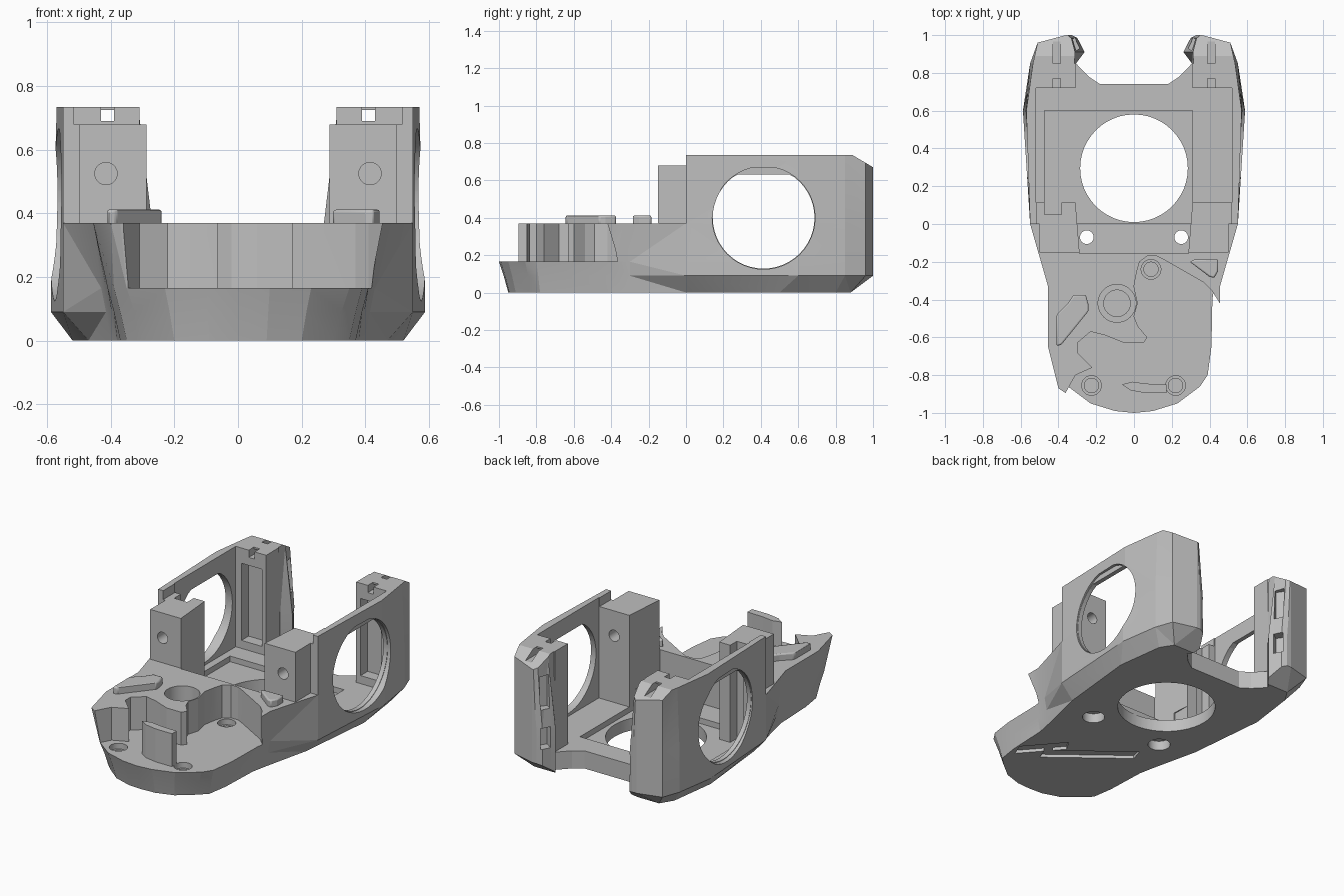
import bpy, bmesh, math
from mathutils import Matrix, Vector

old = bpy.data.objects.get("Cube")
if old:
    bpy.data.objects.remove(old, do_unlink=True)

grey = bpy.data.materials.new("plain grey")
grey.use_nodes = True
colour = (0.52, 0.52, 0.52, 1)
grey.diffuse_color = colour
grey.node_tree.nodes["Principled BSDF"].inputs["Base Color"].default_value = colour


def finish(name, bm):
    bmesh.ops.recalc_face_normals(bm, faces=bm.faces)
    mesh = bpy.data.meshes.new(name)
    bm.to_mesh(mesh)
    bm.free()
    mesh.materials.append(grey)
    obj = bpy.data.objects.new(name, mesh)
    bpy.context.collection.objects.link(obj)
    return obj


def loft(name, levels):
    """Skin a stack of (outline, height) rings and cap both ends."""
    bm = bmesh.new()
    rings = [[bm.verts.new((x, y, z)) for x, y in pts] for pts, z in levels]
    n = len(rings[0])
    for low, high in zip(rings, rings[1:]):
        for i in range(n):
            j = (i + 1) % n
            bm.faces.new((low[i], low[j], high[j], high[i]))
    bmesh.ops.triangulate(bm, faces=bm.faces[:])
    bm.faces.new(rings[0])
    bm.faces.new(rings[-1])
    return finish(name, bm)


def prism(name, pts, z0, z1):
    return loft(name, [(pts, z0), (pts, z1)])


def mirrored(half):
    return half + [(-x, y) for x, y in reversed(half) if x > 0]


def circle(cx, cy, r, top=9):
    angles = [math.tau * i / 48 for i in range(48)]
    return [(cx + r * math.cos(a), min(top, cy + r * math.sin(a))) for a in angles]


cutters = []


def cut(pts, z0, z1):
    cutters.append(prism("cutter", pts, z0, z1))
    return cutters[-1]


def cut_box(x0, x1, y0, y1, z0, z1):
    return cut([(x0, y0), (x1, y0), (x1, y1), (x0, y1)], z0, z1)


def turn_to_x(obj, side=1):
    """Lay a prism down so its outline is in y-z and its length along x."""
    obj.data.transform(Matrix(((0, 0, side, 0), (1, 0, 0, 0), (0, 1, 0, 0), (0, 0, 0, 1))))


# Hull outlines, right half from the nose to the tail
foot = [(0, -.95), (.09, -.945), (.2, -.91), (.3, -.83), (.35, -.78), (.37, -.65),
        (.38, -.4), (.4, -.3), (.47, 0), (.52, .5), (.48, .8), (.43, .88), (.33, .88)]
waist = [(0, -1), (.1, -.99), (.23, -.95), (.35, -.86), (.39, -.8), (.41, -.65),
         (.415, -.4), (.43, -.3), (.55, 0), (.588, .6), (.55, .85), (.51, .96), (.36, 1)]
deck = waist[:3] + [(.37, -.89), (.4, -.87), (.455, -.65), (.455, -.42), (.455, -.33),
                    (.55, 0), (.58, .6)] + waist[10:]
top = deck[:8] + [(.55, 0), (.57, .6), (.535, .85)] + waist[11:]
bilge = [tuple((Vector(a) + Vector(b)) / 2) for a, b in zip(foot, waist)][:8] + waist[8:]
body = loft("main_body", [(mirrored(foot), 0), (mirrored(bilge), .09),
                          (mirrored(waist), .165), (mirrored(deck), .37),
                          (mirrored(top), .735)])

# Space above the front deck, stepped around the front posts
cut(mirrored([(0, -1.2), (1, -1.2), (1, 0), (.5, 0), (.5, -.15)]), .37, 1)
cut_box(-.515, .515, -.3, .13, .68, 1)

# Interior between posts and side walls, with a shallow floor recess
cut(mirrored([(0, -.155), (.288, -.155), (.31, .115), (.52, .115),
              (.52, .72), (.31, .72), (.31, .85)]), .11, 1)
cut_box(-.475, .31, .115, .6, .075, .2)
cut_box(-.31, .31, .005, .2, .075, .2)
cut_box(-.475, -.385, .05, .13, .075, 1)

# Open tail between the rear posts, leaning outward towards the top
tail = [(0, .74), (.18, .74), (.24, .78)]
low_tail = mirrored(tail + [(.307, .85), (.262, .91), (.3, .985), (.34, 1.005), (.34, 1.2)])
high_tail = mirrored(tail + [(.315, .85), (.312, .91), (.335, .985), (.36, 1.005), (.36, 1.2)])
cutters.append(loft("cutter", [(low_tail, -.5), (low_tail, .3), (high_tail, .72),
                               (high_tail, 1.5)]))

# Sloped top edge of the tail
turn_to_x(cut([(.89, .735), (1, .67), (1.2, .5), (1.2, 1), (.89, 1)], -1, 1))

# Low front tray, bordered by a winding deck edge
cut([(1, -.42), (.455, -.42), (.41, -.35), (.37, -.31), (.16, -.19), (.12, -.17),
     (.07, -.17), (.03, -.2), (.015, -.25), (0, -.33), (.02, -.42), (0, -.49),
     (.02, -.54), (.07, -.6), (.05, -.63), (-.05, -.63), (-.15, -.59), (-.23, -.57),
     (-.3, -.63), (-.3, -.68), (-.22, -.76), (-.31, -.8), (-.36, -.89),
     (-.36, -1.2), (1, -1.2)], .165, .5)

# Round socket, screw seats and floor opening
cut(circle(-.09, -.42, .1), .165, .5)
cut(circle(-.09, -.42, .07), .09, .3)
for x, y in ((-.225, -.855), (.22, -.855), (.09, -.24)):
    cut(circle(x, y, .052), .13, .2)
    cut(circle(x, y, .038), .08, .15)
cut(circle(0, .295, .285), -.1, .3)

for side in (-1, 1):
    # Countersunk screw hole in the floor
    cut(circle(side * .25, -.07, .036), -.1, .2)
    cut(circle(side * .25, -.07, .065), -.1, .06)
    # Round window in the side wall, with a higher outer rim
    turn_to_x(cut(circle(.415, .4, .272, .632), .44, .8), side)
    turn_to_x(cut(circle(.415, .4, .275, .665), .548, .8), side)
    # Cross hole in the front post
    hole = cut(circle(side * .415, .525, .035), -.3, .3)
    hole.data.transform(Matrix(((1, 0, 0, 0), (0, 0, 1, 0), (0, 1, 0, 0), (0, 0, 0, 1))))
    # Tall pocket and top slots in the rear post
    xs = sorted((side * .34, side * .48))
    cut_box(*xs, .6, .79, .16, .64)
    xc = side * .41
    cut_box(xc - .02, xc + .02, .6, 1.2, .69, .725)
    cut_box(xc - .02, xc + .02, .6, .77, .69, 1)
    cut_box(xc - .02, xc + .02, .85, .93, .69, 1)
    # Slots in the slanted tail faces
    for z0, z1 in ((.42, .62), (.18, .31)):
        slot = cut_box(-.03, .03, -.04, .04, z0, z1)
        slot.data.transform(Matrix.Translation((side * .305, .955, 0))
                            @ Matrix.Rotation(side * math.radians(55), 4, "Z"))

# Shallow slanted grooves under the nose
cut([(.19, -.63), (.22, -.55), (-.22, -.21), (-.24, -.29)], -.1, .02)
cut([(.33, -.69), (.36, -.61), (.17, -.39), (.13, -.46)], -.1, .02)

# Apply all cuts
for cutter in cutters:
    cutter.hide_render = True
    bm = bmesh.new()
    bm.from_mesh(cutter.data)
    bmesh.ops.recalc_face_normals(bm, faces=bm.faces)
    bm.to_mesh(cutter.data)
    bm.free()
    mod = body.modifiers.new("cut", "BOOLEAN")
    mod.operation = "DIFFERENCE"
    mod.solver = "EXACT"
    mod.object = cutter
bpy.context.view_layer.update()
carved = bpy.data.meshes.new_from_object(body.evaluated_get(bpy.context.evaluated_depsgraph_get()))
body.modifiers.clear()
body.data = carved
for cutter in cutters:
    bpy.data.objects.remove(cutter, do_unlink=True)

# Raised pads on the deck and the upright tab on the tray
pads = [prism("left_raised_pad", [(.295, -.2), (.32, -.188), (.445, -.185), (.445, -.25),
                                  (.425, -.285), (.4, -.28)], .36, .412),
        prism("right_raised_pad", [(-.41, -.645), (-.385, -.64), (-.24, -.46), (-.24, -.43),
                                   (-.255, -.375), (-.32, -.375), (-.35, -.42),
                                   (-.41, -.48)], .36, .412)]
for pad in pads:
    soft = pad.modifiers.new("soft edge", "BEVEL")
    soft.width = .008
    soft.segments = 2
tab = prism("front_tab", [(-.065, -.85), (-.02, -.88), (.06, -.895), (.172, -.895),
                          (.172, -.85), (.06, -.845), (-.01, -.835)], .16, .37)

bpy.ops.object.select_all(action="DESELECT")
for obj in [body, tab] + pads:
    obj.select_set(True)
bpy.context.view_layer.objects.active = body
bpy.ops.object.shade_smooth_by_angle(angle=math.radians(9))
